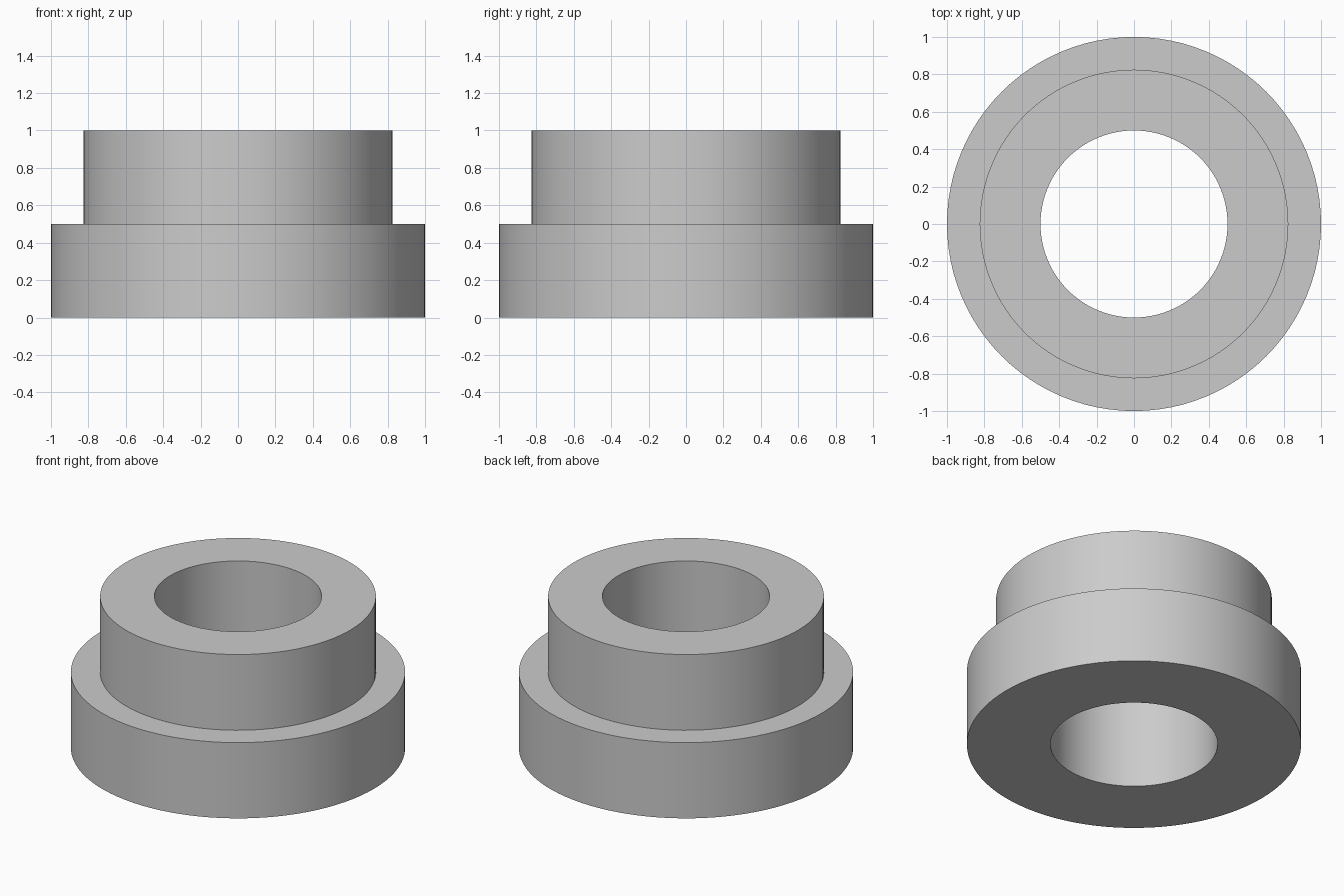
import bpy
import bmesh
from math import radians, tau
from mathutils import Matrix, Vector

SEGMENTS = 96
BORE, COLLAR, FLANGE = 0.5, 0.825, 1.0
STEP, HEIGHT = 0.5, 1.0

if "Cube" in bpy.data.objects:
    bpy.data.objects.remove(bpy.data.objects["Cube"], do_unlink=True)

# Plain grey metal
grey = bpy.data.materials.new("plain_grey")
grey.use_nodes = True
color = (0.6, 0.6, 0.6, 1.0)
grey.diffuse_color = color
shader = next(n for n in grey.node_tree.nodes if n.type == "BSDF_PRINCIPLED")
shader.inputs["Base Color"].default_value = color


def lathe(name, profile, material):
    """Revolve a closed (radius, height) profile around z."""
    bm = bmesh.new()
    rings = []
    for i in range(SEGMENTS):
        turn = Matrix.Rotation(tau * i / SEGMENTS, 3, "Z")
        rings.append([bm.verts.new(turn @ Vector((r, 0, z))) for r, z in profile])
    count = len(profile)
    for i, ring in enumerate(rings):
        following = rings[(i + 1) % SEGMENTS]
        for j in range(count):
            k = (j + 1) % count
            bm.faces.new((ring[j], following[j], following[k], ring[k]))
    bmesh.ops.recalc_face_normals(bm, faces=bm.faces)
    mesh = bpy.data.meshes.new(name)
    bm.to_mesh(mesh)
    bm.free()
    mesh.materials.append(material)
    obj = bpy.data.objects.new(name, mesh)
    bpy.context.collection.objects.link(obj)
    return obj


# Flanged bushing: wide base, narrower collar, straight through bore
bushing = lathe("flanged_bushing", [
    (BORE, 0), (FLANGE, 0), (FLANGE, STEP),
    (COLLAR, STEP), (COLLAR, HEIGHT), (BORE, HEIGHT),
], grey)

# Smooth round walls with crisp rims
bpy.ops.object.select_all(action="DESELECT")
bushing.select_set(True)
bpy.context.view_layer.objects.active = bushing
bpy.ops.object.shade_smooth_by_angle(angle=radians(30))
